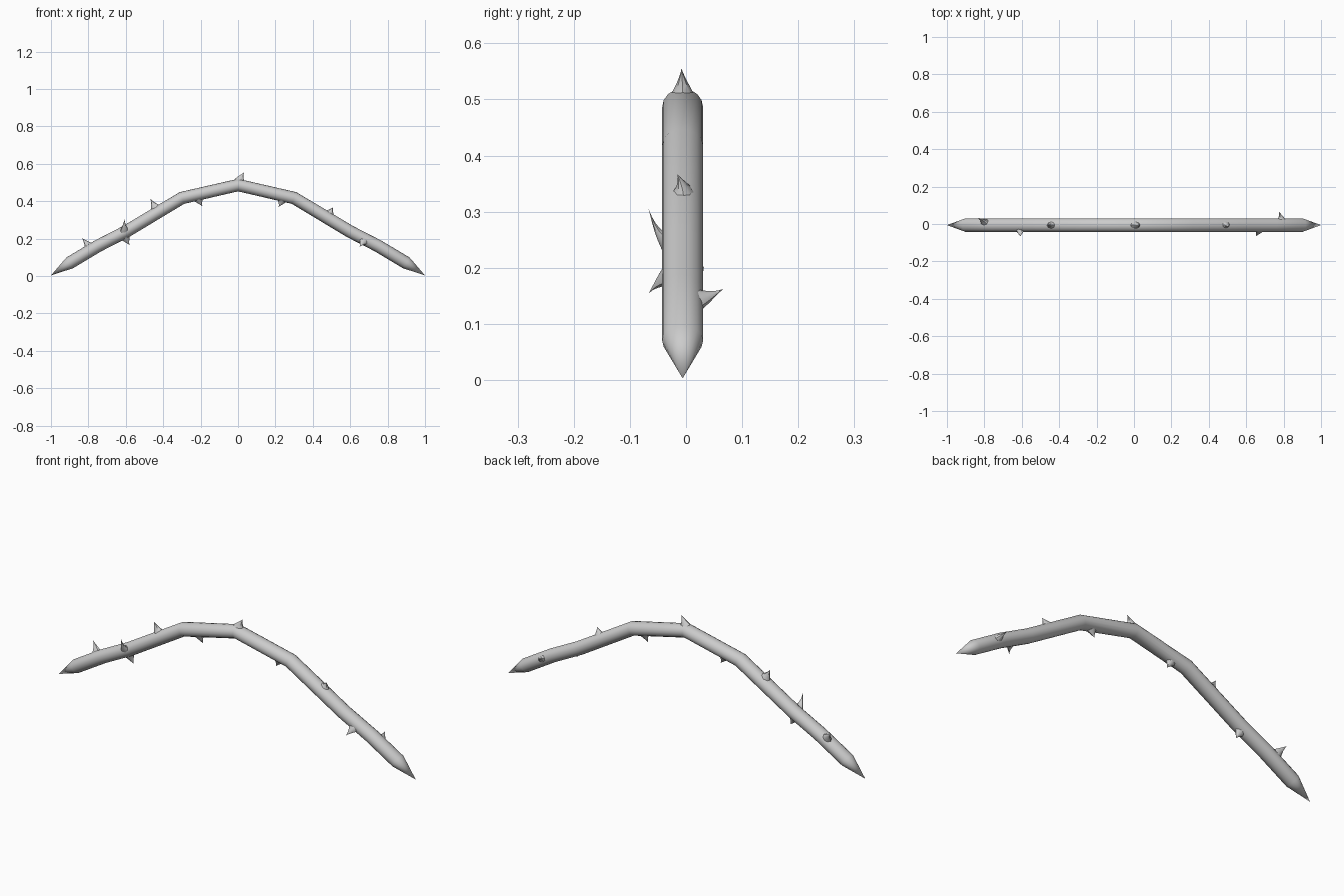
import bpy, bmesh, math
from mathutils import Vector

if "Cube" in bpy.data.objects:
    bpy.data.objects.remove(bpy.data.objects["Cube"])

CY = -0.006                      # branch centre line in y
HALF = [(1.0, 0.003), (0.9, 0.07), (0.75, 0.16), (0.6, 0.237), (0.3, 0.417)]
PATH = [Vector((-x, CY, z)) for x, z in HALF] + [Vector((0, CY, 0.486))] + \
       [Vector((x, CY, z)) for x, z in reversed(HALF)]
Y = Vector((0, 1, 0))


def skin(name, rings, start, end):
    """Skin a list of point rings, closing the ends with a point or a cap."""
    bm = bmesh.new()
    loops = [[bm.verts.new(p) for p in r] for r in rings]
    n = len(loops[0])
    for a, b in zip(loops, loops[1:]):
        for i in range(n):
            j = (i + 1) % n
            bm.faces.new((a[i], a[j], b[j], b[i]))
    for loop, tip in ((loops[0], start), (loops[-1], end)):
        if tip is None:
            bm.faces.new(loop)
        else:
            v = bm.verts.new(tip)
            for i in range(n):
                bm.faces.new((loop[i], loop[(i + 1) % n], v))
    bmesh.ops.recalc_face_normals(bm, faces=bm.faces)
    me = bpy.data.meshes.new(name)
    bm.to_mesh(me)
    bm.free()
    ob = bpy.data.objects.new(name, me)
    bpy.context.collection.objects.link(ob)
    bpy.ops.object.select_all(action='DESELECT')
    ob.select_set(True)
    bpy.context.view_layer.objects.active = ob
    bpy.ops.object.shade_smooth_by_angle(angle=math.radians(40))
    return ob


def ellipse(c, u, v, ru, rv, n):
    return [c + u * ru * math.cos(k * math.tau / n) + v * rv * math.sin(k * math.tau / n)
            for k in range(n)]


# Arched branch with pointed ends
rings = []
for a, p, b in zip(PATH, PATH[1:], PATH[2:]):
    t = ((p - a).normalized() + (b - p).normalized()).normalized()
    rings.append(ellipse(p, Y, t.cross(Y), 0.0365, 0.0335, 16))
skin("branch", rings, PATH[0], PATH[-1])


def thorn(i, base, tip):
    """Flared thorn growing out of the branch and hooking towards its tip."""
    base, tip = Vector(base), Vector(tip)
    best = None
    for a, b in zip(PATH, PATH[1:]):
        d = b - a
        s = max(0, min(1, (base - a).dot(d) / d.length_squared))
        q = a + d * s
        if best is None or (base - q).length < (base - best[0]).length:
            best = (q, d.normalized())
    axis, along = best
    n = base - axis
    n = (n - along * n.dot(along)).normalized()
    root = axis + n * 0.027
    d = tip - root
    h = d.dot(n)
    side = d - n * h
    cross = n.cross(along)
    rs = []
    for t in (0, 0.2, 0.4, 0.6, 0.8):
        c = root + n * h * t + side * t ** 1.6
        k = (1 - t) ** 1.25
        rs.append(ellipse(c, along, cross, 0.027 * k, 0.019 * k, 8))
    skin(f"thorn_{i}", rs, None, tip)


# Thorns: rough base point, tip point
THORNS = [
    ((-0.80, 0.014, 0.165), (-0.835, 0.032, 0.203)),
    ((-0.61, -0.043, 0.245), (-0.607, -0.067, 0.306)),
    ((-0.60, CY, 0.20), (-0.58, CY, 0.165)),
    ((-0.445, CY, 0.37), (-0.468, CY, 0.412)),
    ((-0.21, CY, 0.40), (-0.19, CY, 0.373)),
    ((0.01, CY, 0.52), (0.033, -0.008, 0.555)),
    ((0.235, CY, 0.40), (0.217, CY, 0.369)),
    ((0.49, -0.004, 0.335), (0.507, -0.016, 0.367)),
    ((0.67, -0.043, 0.182), (0.65, -0.066, 0.155)),
    ((0.79, 0.031, 0.143), (0.775, 0.066, 0.162)),
]
for i, (b, t) in enumerate(THORNS, 1):
    thorn(i, b, t)
